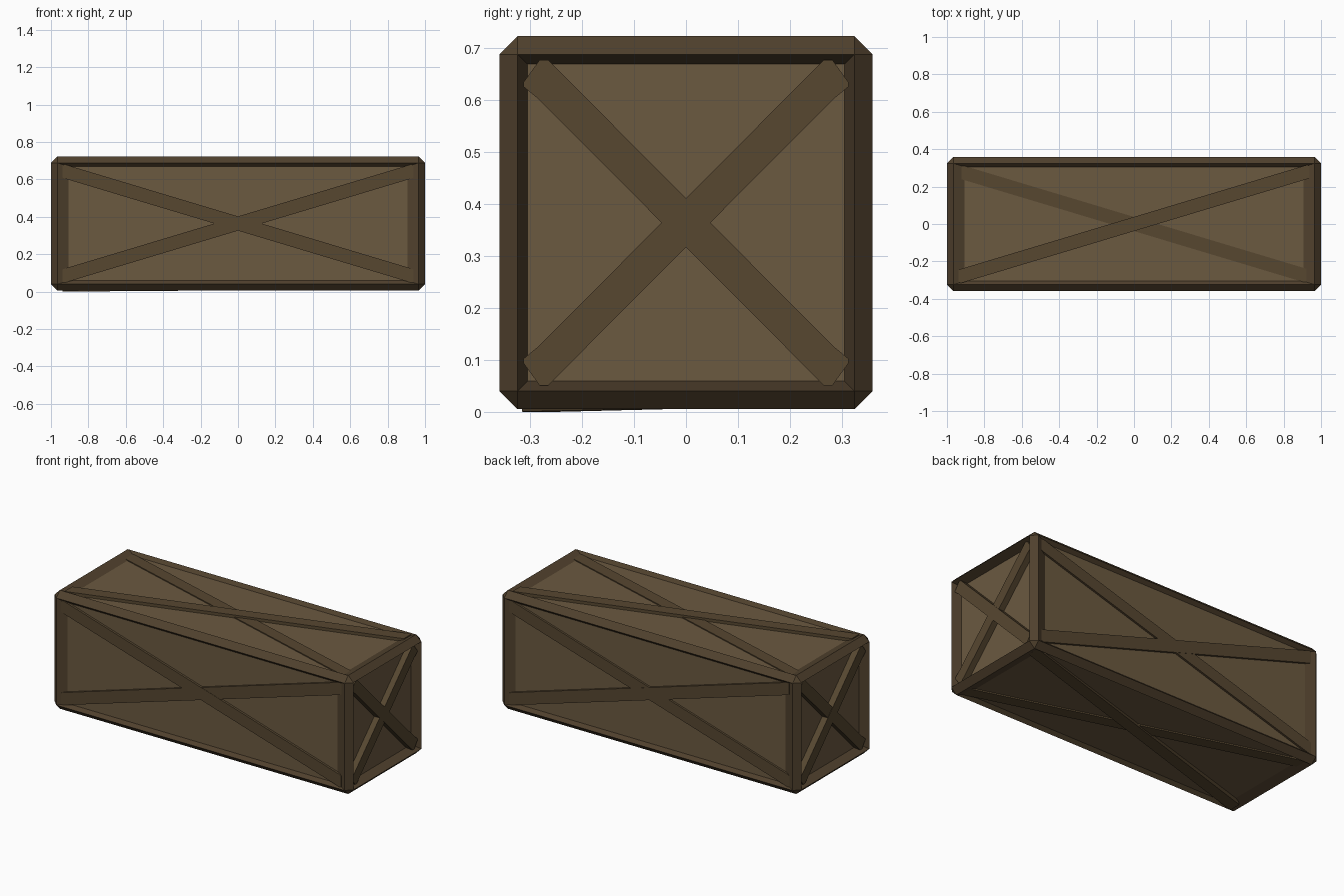
import bpy, bmesh
from mathutils import Vector

if "Cube" in bpy.data.objects:
    bpy.data.objects.remove(bpy.data.objects["Cube"])

HALF = Vector((1.0, 0.359, 0.359))       # outer half sizes
CORE = Vector((0.945, 0.339, 0.339))     # recessed panel planes
INSET = Vector((0.905, 0.305, 0.305))    # panel opening half sizes
CENTRE = Vector((0, 0, 0.364))
BEVEL = 0.035


def material(name, rgb):
    m = bpy.data.materials.new(name)
    m.diffuse_color = (*rgb, 1)
    m.use_nodes = True
    m.node_tree.nodes["Principled BSDF"].inputs["Base Color"].default_value = m.diffuse_color
    return m


panel_wood = material("panel_wood", (0.147, 0.100, 0.051))
brace_wood = material("brace_wood", (0.095, 0.063, 0.030))
frame_wood = material("frame_wood", (0.080, 0.052, 0.026))


def finish(bm, name, mat):
    bmesh.ops.recalc_face_normals(bm, faces=bm.faces)
    me = bpy.data.meshes.new(name)
    bm.to_mesh(me)
    bm.free()
    me.materials.append(mat)
    ob = bpy.data.objects.new(name, me)
    ob.location = CENTRE
    bpy.context.collection.objects.link(ob)
    return ob


def box(half):
    bm = bmesh.new()
    bmesh.ops.create_cube(bm, size=2)
    for v in bm.verts:
        v.co = Vector(a * b for a, b in zip(v.co, half))
    return bm


# Recessed panels
finish(box(CORE), "panels", panel_wood)

# Frame: chamfered box with each side sloping inwards to its panel
bm = box(HALF)
bmesh.ops.bevel(bm, geom=bm.edges[:], offset=BEVEL, segments=1, affect='EDGES')
bm.normal_update()
sides = [f for f in bm.faces if max(abs(c) for c in f.normal) > 0.99]
bmesh.ops.inset_individual(bm, faces=sides, thickness=0.01)
for f in sides:
    axis = max(range(3), key=lambda i: abs(f.normal[i]))
    for v in f.verts:
        for i in range(3):
            limit = CORE[i] if i == axis else INSET[i]
            v.co[i] = limit if v.co[i] > 0 else -limit
bmesh.ops.delete(bm, geom=sides, context='FACES')
finish(bm, "frame", frame_wood)

# Outlines of one end of a diagonal brace; the other end is its point mirror
LONG_END = [(0.925, 0.240), (0.938, 0.246), (0.938, 0.312), (0.925, 0.316)]
SQUARE_END = [(0.284, 0.238), (0.313, 0.262), (0.313, 0.270),
              (0.282, 0.313), (0.265, 0.313)]


def brace(name, place, end, flip, inner, outer, tilt=0.0):
    outline = end + [(-u, -v) for u, v in end]
    bm = bmesh.new()
    rings = [[bm.verts.new(place(u, v * flip, d + tilt * u)) for u, v in outline]
             for d in (inner, outer)]
    n = len(outline)
    for r in rings:
        bm.faces.new(r)
    for i in range(n):
        j = (i + 1) % n
        bm.faces.new((rings[0][i], rings[0][j], rings[1][j], rings[1][i]))
    finish(bm, name, brace_wood)


# Crossed braces: placement, end outline, core depth, heights of the two bars
SIDES = {
    "front": (lambda u, v, d: (u, -d, v), LONG_END, CORE.y, 0.0120, 0.0135, 0),
    "back": (lambda u, v, d: (u, d, v), LONG_END, CORE.y, 0.0120, 0.0135, 0),
    "right": (lambda u, v, d: (d, u, v), SQUARE_END, CORE.x, 0.036, 0.038, 0),
    "left": (lambda u, v, d: (-d, u, v), SQUARE_END, CORE.x, 0.036, 0.038, 0),
    "top": (lambda u, v, d: (u, v, d), LONG_END, CORE.z, 0.018, 0.006, 0),
    "bottom": (lambda u, v, d: (u, v, -d), LONG_END, CORE.z, 0.018, 0.008, -0.0074),
}
for side, (place, end, depth, rise, fall, tilt) in SIDES.items():
    brace(side + "_brace_rising", place, end, 1, depth - 0.012, depth + rise, tilt)
    brace(side + "_brace_falling", place, end, -1, depth - 0.012, depth + fall)
